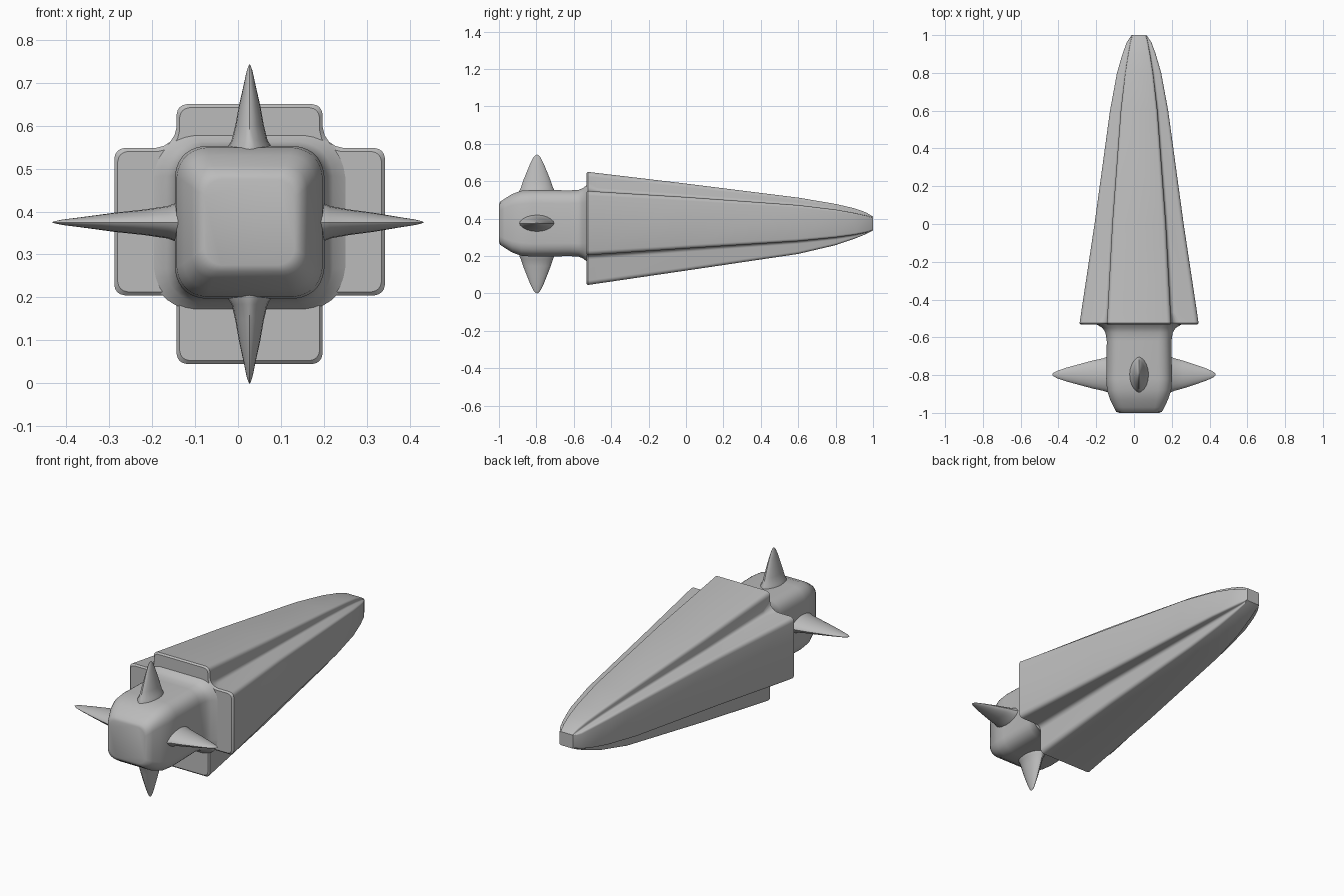
import bpy, bmesh, math
from mathutils import Vector

if "Cube" in bpy.data.objects:
    bpy.data.objects.remove(bpy.data.objects["Cube"], do_unlink=True)

grey = bpy.data.materials.new("plain grey")
grey.use_nodes = True
grey.diffuse_color = (0.5, 0.5, 0.5, 1)
grey.node_tree.nodes["Principled BSDF"].inputs["Base Color"].default_value = (0.5, 0.5, 0.5, 1)

CX, CZ = 0.027, 0.375


def loft(name, rings, angle=30):
    """Skin a list of equal-length point rings and cap both ends."""
    bm = bmesh.new()
    rows = [[bm.verts.new(p) for p in ring] for ring in rings]
    n = len(rows[0])
    for a, b in zip(rows, rows[1:]):
        for i in range(n):
            j = (i + 1) % n
            bm.faces.new((a[i], a[j], b[j], b[i]))
    bm.faces.new(rows[0])
    bm.faces.new(rows[-1])
    bmesh.ops.recalc_face_normals(bm, faces=bm.faces)
    mesh = bpy.data.meshes.new(name)
    bm.to_mesh(mesh)
    bm.free()
    mesh.materials.append(grey)
    obj = bpy.data.objects.new(name, mesh)
    bpy.context.collection.objects.link(obj)
    bpy.ops.object.select_all(action='DESELECT')
    obj.select_set(True)
    bpy.context.view_layer.objects.active = obj
    bpy.ops.object.shade_smooth_by_angle(angle=math.radians(angle))
    return obj


def fillet(corners, radii, steps=5):
    """Round every corner of a closed 2D outline."""
    pts = [Vector(c) for c in corners]
    out = []
    for i, p in enumerate(pts):
        prev, nxt = pts[i - 1] - p, pts[(i + 1) % len(pts)] - p
        r = min(radii[i], 0.48 * prev.length, 0.48 * nxt.length)
        a, b = p + prev.normalized() * r, p + nxt.normalized() * r
        for s in range(steps):
            t = s / (steps - 1)
            out.append(a * (1 - t) ** 2 + p * 1.6 * t * (1 - t) + b * t ** 2
                       + (a + b) * 0.2 * t * (1 - t))
    return out


def cross_ring(y, w, v, top, bottom, high, low, inner):
    """Cross outline: flat slab of half width w, upright slab of half width v."""
    corners = [(w, low), (w, high), (v, high), (v, top), (-v, top), (-v, high),
               (-w, high), (-w, low), (-v, low), (-v, bottom), (v, bottom), (v, low)]
    k = 0.06 * w + 0.005
    radii = [k, k, inner, k, k, inner, k, k, k, k, k, k]
    return [Vector((CX + p.x, y, p.y)) for p in fillet(corners, radii)]


# Tapering cross-shaped shaft: y, w, v, top, bottom, high, low, inner radius
shaft = [
    (-0.533, 0.307, 0.163, 0.642, 0.053, 0.540, 0.213, 0.055),
    (-0.525, 0.315, 0.170, 0.650, 0.045, 0.548, 0.205, 0.050),
    (-0.470, 0.307, 0.167, 0.643, 0.053, 0.544, 0.208, 0.020),
    (0.00, 0.236, 0.142, 0.587, 0.122, 0.515, 0.240, 0.015),
    (0.60, 0.154, 0.097, 0.512, 0.211, 0.472, 0.279, 0.012),
    (0.80, 0.117, 0.074, 0.478, 0.258, 0.448, 0.299, 0.010),
    (0.90, 0.088, 0.058, 0.455, 0.292, 0.430, 0.313, 0.008),
    (0.96, 0.066, 0.046, 0.434, 0.316, 0.416, 0.325, 0.006),
    (1.00, 0.040, 0.036, 0.410, 0.336, 0.405, 0.340, 0.004),
]
loft("shaft", [cross_ring(*s) for s in shaft])

# Rounded block head flaring into the shaft: y, half width, half height, radius
head = [
    (-1.000, 0.105, 0.100, 0.04),
    (-0.994, 0.121, 0.115, 0.045),
    (-0.970, 0.134, 0.131, 0.05),
    (-0.930, 0.153, 0.156, 0.06),
    (-0.880, 0.170, 0.174, 0.07),
    (-0.820, 0.174, 0.178, 0.07),
    (-0.620, 0.171, 0.176, 0.07),
    (-0.575, 0.178, 0.178, 0.07),
    (-0.550, 0.194, 0.188, 0.08),
    (-0.530, 0.228, 0.205, 0.10),
]
rings = []
for y, hx, hz, r in head:
    outline = fillet([(hx, -hz), (hx, hz), (-hx, hz), (-hx, -hz)], [r] * 4, 8)
    rings.append([Vector((CX + p.x, y, CZ + p.y)) for p in outline])
loft("head", rings, 40)

# Flattened spikes: fraction of length, half thickness, half breadth
spike = [(-0.15, 0.055, 0.098), (0.0, 0.052, 0.094), (0.08, 0.042, 0.086), (0.27, 0.033, 0.074),
         (0.5, 0.025, 0.056), (0.75, 0.014, 0.036), (0.92, 0.007, 0.019),
         (0.98, 0.003, 0.009), (1.0, 0.001, 0.002)]


def make_spike(name, base, tip, thin):
    base, tip = Vector(base), Vector(tip)
    side = Vector((0, 1, 0)).cross((tip - base).normalized())
    rings = []
    for f, t, b in spike:
        centre = base.lerp(tip, f)
        ring = []
        for i in range(20):
            a = math.tau * i / 20
            s = math.sin(a) * abs(math.sin(a)) ** 0.25
            ring.append(centre + Vector((0, math.cos(a) * b, 0)) + side * s * t * thin)
        rings.append(ring)
    loft(name, rings, 40)


SY = -0.797
make_spike("top_spike", (CX, SY, 0.55), (CX, SY, 0.742), 1)
make_spike("bottom_spike", (CX, SY, 0.20), (CX, SY, 0), 1)
make_spike("left_spike", (0.195, SY, CZ), (0.432, SY, CZ), 0.9)
make_spike("right_spike", (-0.14, SY, CZ), (-0.432, SY, CZ), 0.9)
